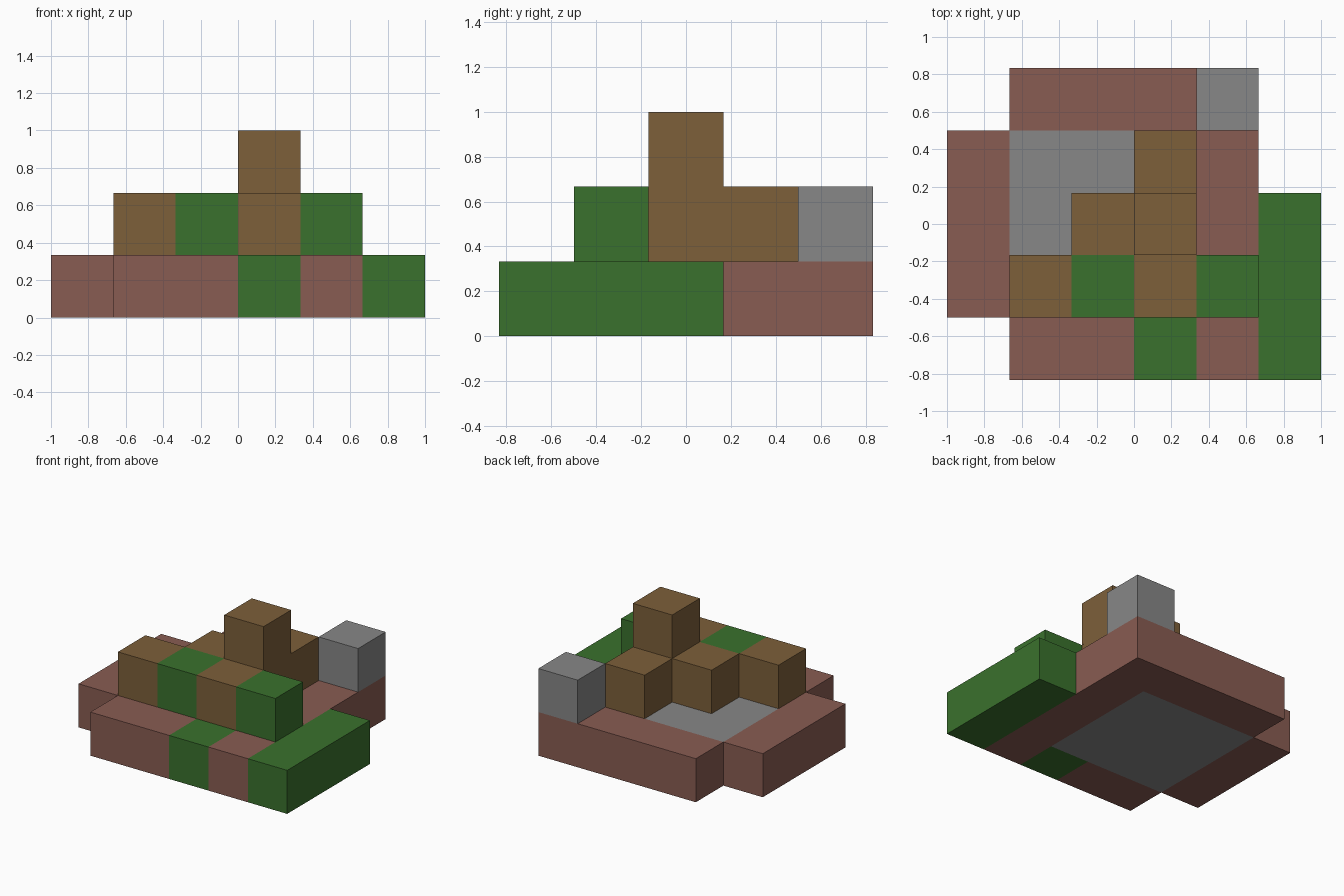
import bpy
import bmesh
from mathutils import Matrix, Vector

cube = bpy.data.objects.get("Cube")
if cube:
    bpy.data.objects.remove(cube, do_unlink=True)

CELL = 1 / 3
ORIGIN = Vector((-1, -2.5 * CELL, 0))


def make_material(name, color):
    mat = bpy.data.materials.new(name)
    mat.use_nodes = True
    rgba = (*color, 1)
    mat.diffuse_color = rgba
    mat.node_tree.nodes["Principled BSDF"].inputs["Base Color"].default_value = rgba
    return mat


red = make_material("clay red", (0.25, 0.107, 0.085))
green = make_material("leaf green", (0.042, 0.165, 0.026))
brown = make_material("earth brown", (0.205, 0.115, 0.042))
gray = make_material("stone gray", (0.242, 0.242, 0.242))


def block(name, mat, cell, size=(1, 1, 1)):
    """Box whose low corner sits at a grid cell and which spans size cells."""
    size = Vector(size)
    center = ORIGIN + (Vector(cell) + size / 2) * CELL
    bm = bmesh.new()
    bmesh.ops.create_cube(bm, size=CELL, matrix=Matrix.Diagonal((*size, 1)))
    mesh = bpy.data.meshes.new(name)
    bm.to_mesh(mesh)
    bm.free()
    mesh.materials.append(mat)
    obj = bpy.data.objects.new(name, mesh)
    obj.location = center
    bpy.context.collection.objects.link(obj)


# Bottom tier: stone floor ringed by red and green walls
block("stone_floor", gray, (1, 1, 0), (3, 3, 1))
block("right_wall", red, (0, 1, 0), (1, 3, 1))
block("back_wall", red, (1, 4, 0), (4, 1, 1))
block("inner_left_wall", red, (4, 0, 0), (1, 4, 1))
block("front_wall", red, (1, 0, 0), (2, 1, 1))
block("front_green_block", green, (3, 0, 0))
block("outer_left_wall", green, (5, 0, 0), (1, 3, 1))

# Middle tier: alternating front row
for i, mat in enumerate((brown, green, brown, green)):
    block(f"middle_row_block_{i + 1}", mat, (1 + i, 1, 1))

# Middle tier: inner blocks and the stone corner
block("inner_brown_row", brown, (2, 2, 1), (2, 1, 1))
block("inner_back_block", brown, (3, 3, 1))
block("stone_corner_block", gray, (4, 4, 1))

# Peak
block("top_block", brown, (3, 2, 2))
